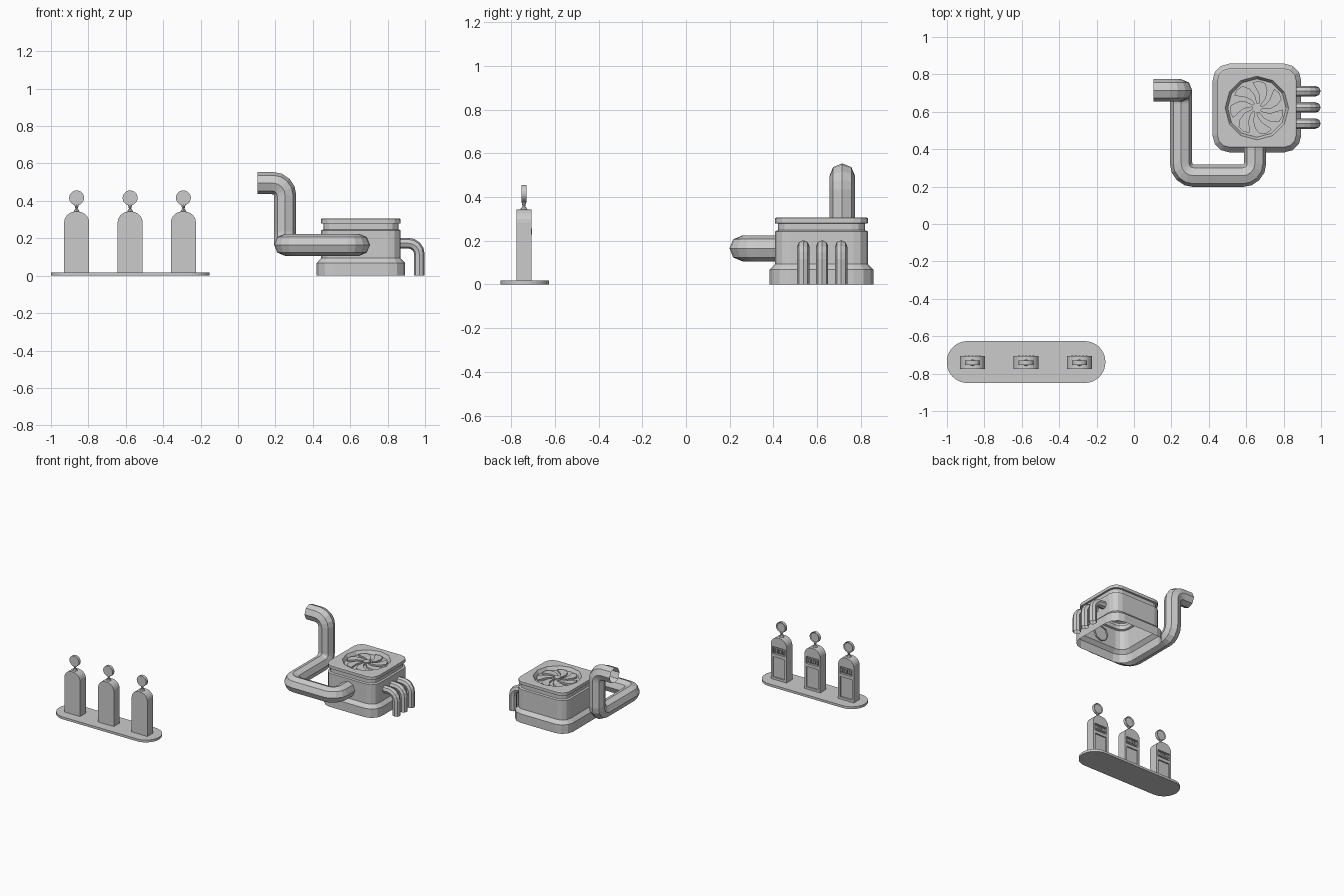
import bpy, bmesh
from math import sin, cos, pi, radians, tan
from mathutils import Vector, Matrix

if "Cube" in bpy.data.objects:
    bpy.data.objects.remove(bpy.data.objects["Cube"])


def finish(bm, name, normals=True):
    if normals:
        bmesh.ops.recalc_face_normals(bm, faces=bm.faces)
    me = bpy.data.meshes.new(name)
    bm.to_mesh(me)
    bm.free()
    ob = bpy.data.objects.new(name, me)
    bpy.context.collection.objects.link(ob)
    return ob


def rounded(hx, hy, r, seg):
    """Outline of a rounded rectangle around the origin."""
    return [(sx * (hx - r) + r * cos(a), sy * (hy - r) + r * sin(a))
            for q, (sx, sy) in enumerate([(1, 1), (-1, 1), (-1, -1), (1, -1)])
            for a in [(q + k / seg) * pi / 2 for k in range(seg + 1)]]


def circle(r, n):
    return [(r * cos(2 * pi * k / n), r * sin(2 * pi * k / n)) for k in range(n)]


def prism(name, pts, matrix, depth):
    """Extrude a flat outline along its local z, then place it."""
    bm = bmesh.new()
    f = bm.faces.new([bm.verts.new((x, y, 0)) for x, y in pts])
    top = bmesh.ops.extrude_face_region(bm, geom=[f])["geom"]
    bmesh.ops.translate(bm, vec=(0, 0, depth),
                        verts=[v for v in top if isinstance(v, bmesh.types.BMVert)])
    bm.transform(matrix)
    return finish(bm, name)


def box(name, lo, hi):
    x, y, z = [b - a for a, b in zip(lo, hi)]
    return prism(name, [(0, 0), (x, 0), (x, y), (0, y)], Matrix.Translation(lo), z)


def round_path(pts, r, seg):
    pts = [Vector(p) for p in pts]
    out = [pts[0]]
    for a, p, b in zip(pts, pts[1:], pts[2:]):
        u, w = (a - p).normalized(), (b - p).normalized()
        c = p + (u + w) * r
        out += [c - w * r * cos(t) - u * r * sin(t)
                for t in [k / seg * pi / 2 for k in range(seg + 1)]]
    return out + [pts[-1]]


def pipe(name, pts, radius, bend, seg, sides=8):
    """Open mitred tube; the path must start along x."""
    path = round_path(pts, bend, seg)
    bm = bmesh.new()
    ring = [path[0] + Vector((0, y, z)) for y, z in circle(radius, sides)]
    prev = [bm.verts.new(v) for v in ring]
    for i in range(1, len(path)):
        t = (path[i] - path[i - 1]).normalized()
        n = t + (path[i + 1] - path[i]).normalized() if i + 1 < len(path) else t
        ring = [v + t * ((path[i] - v).dot(n) / t.dot(n)) for v in ring]
        cur = [bm.verts.new(v) for v in ring]
        for k in range(sides):
            j = (k + 1) % sides
            bm.faces.new((prev[k], prev[j], cur[j], cur[k]))
        prev = cur
    return finish(bm, name)


def cut(ob, cutters):
    bpy.context.view_layer.objects.active = ob
    for c in cutters:
        m = ob.modifiers.new("cut", "BOOLEAN")
        m.object, m.operation, m.solver = c, "DIFFERENCE", "EXACT"
        bpy.ops.object.modifier_apply(modifier=m.name)
        bpy.data.objects.remove(c)


# Island under the pumps
prism("pump_island", rounded(0.424, 0.112, 0.111, 10),
      Matrix.Translation((-0.577, -0.738, 0)), 0.018)

# Pumps: arched cabinet with a recessed panel and display on the back
upright = Matrix.Rotation(pi / 2, 4, "X")        # outline y -> z, depth -> -y
BACK = -0.706
arch = [(-0.067, 0.018), (0.067, 0.018)] + [
    (s * 0.007 + 0.06 * cos(a), 0.283 + 0.06 * sin(a))
    for s, a0 in ((1, 0), (-1, 90)) for a in [radians(a0 + 15 * k) for k in range(7)]]
for i, x in enumerate((-0.863, -0.577, -0.292)):
    body = prism(f"pump_cabinet_{i}", arch, Matrix.Translation((x, BACK, 0)) @ upright, 0.07)
    cut(body, [box("panel_cutter", (x - .05, BACK - .01, .035), (x + .05, BACK + .02, .19)),
               box("display_cutter", (x - .052, BACK - .015, .215), (x + .052, BACK + .02, .268))])
    for k in range(5):
        dx = x + (k - 2) * 0.019
        box(f"display_block_{i}_{k}", (dx - .006, BACK - .016, .228), (dx + .006, BACK + .002, .256))
    # Pinched neck
    for j, (z, r1, r2, h) in enumerate(((.342, .018, .006, .016), (.358, .006, .012, .022))):
        bm = bmesh.new()
        bmesh.ops.create_cone(bm, segments=8, radius1=r1, radius2=r2, depth=h, cap_ends=True,
                              matrix=Matrix.Translation((x, -0.742, z + h / 2)))
        finish(bm, f"pump_neck_{i}_{j}")
    # Round globe sign with a sunken back face
    bm = bmesh.new()
    bmesh.ops.create_cone(bm, segments=20, radius1=.04, radius2=.04, depth=.022, cap_ends=True,
                          matrix=Matrix.Translation((x, -0.742, 0.416)) @ upright)
    bm.faces.ensure_lookup_table()
    face = max(bm.faces, key=lambda f: f.calc_center_median().y)
    bmesh.ops.inset_region(bm, faces=[face], thickness=.006, depth=0)
    bmesh.ops.translate(bm, verts=face.verts, vec=(0, -.005, 0))
    finish(bm, f"pump_sign_{i}")

# Fan housing: open-bottomed shell, with a round well in the top
CX, CY = 0.657, 0.62
bm = bmesh.new()
loops = []
for h, z, r in ((.237, 0, .09), (.237, .068, .09), (.212, .094, .065), (.212, .243, .065),
                (.2, .248, .06), (.2, .278, .06), (.212, .28, .065), (.212, .303, .065),
                (.206, .307, .06)):
    loops.append([(x, y, z) for x, y in rounded(h, h, r, 3)])
for r, z in ((.17, .307), (.156, .28)):
    loops.append([(x, y, z) for x, y in circle(r, 12)])
prev = None
for pts in loops:
    vs = [bm.verts.new((x + CX, y + CY, z)) for x, y, z in pts]
    edges = [bm.edges.new((a, b)) for a, b in zip(vs, vs[1:] + vs[:1])]
    if prev:
        bmesh.ops.bridge_loops(bm, edges=prev + edges)
    prev = edges
bm.faces.new(vs)
finish(bm, "fan_housing")

# Fan hub and curved blades
centre = Matrix.Translation((CX, CY, 0.278))
prism("fan_hub", circle(.026, 10), centre, .022)
blade = ((.024, -14), (.07, -4), (.11, 8), (.14, 20), (.145, 35), (.138, 48),
         (.115, 44), (.08, 32), (.05, 22), (.024, 14))
outline = [(r * cos(radians(a)), r * sin(radians(a))) for r, a in blade]
for k in range(7):
    prism(f"fan_blade_{k}", outline, centre @ Matrix.Rotation(2 * pi * k / 7, 4, "Z"), .014)

# Large duct winding round to the front of the housing
pipe("large_duct", [(.105, .715, .495), (.252, .715, .495), (.252, .715, .165),
                    (.252, .258, .165), (.647, .258, .165), (.647, .42, .165)], .059, .066, 4)

# Three small drain pipes on the right
for i, y in enumerate((.537, .623, .71)):
    pipe(f"drain_pipe_{i}", [(.86, y, .174), (.97, y, .174), (.97, y, 0)], .028, .06, 4)
